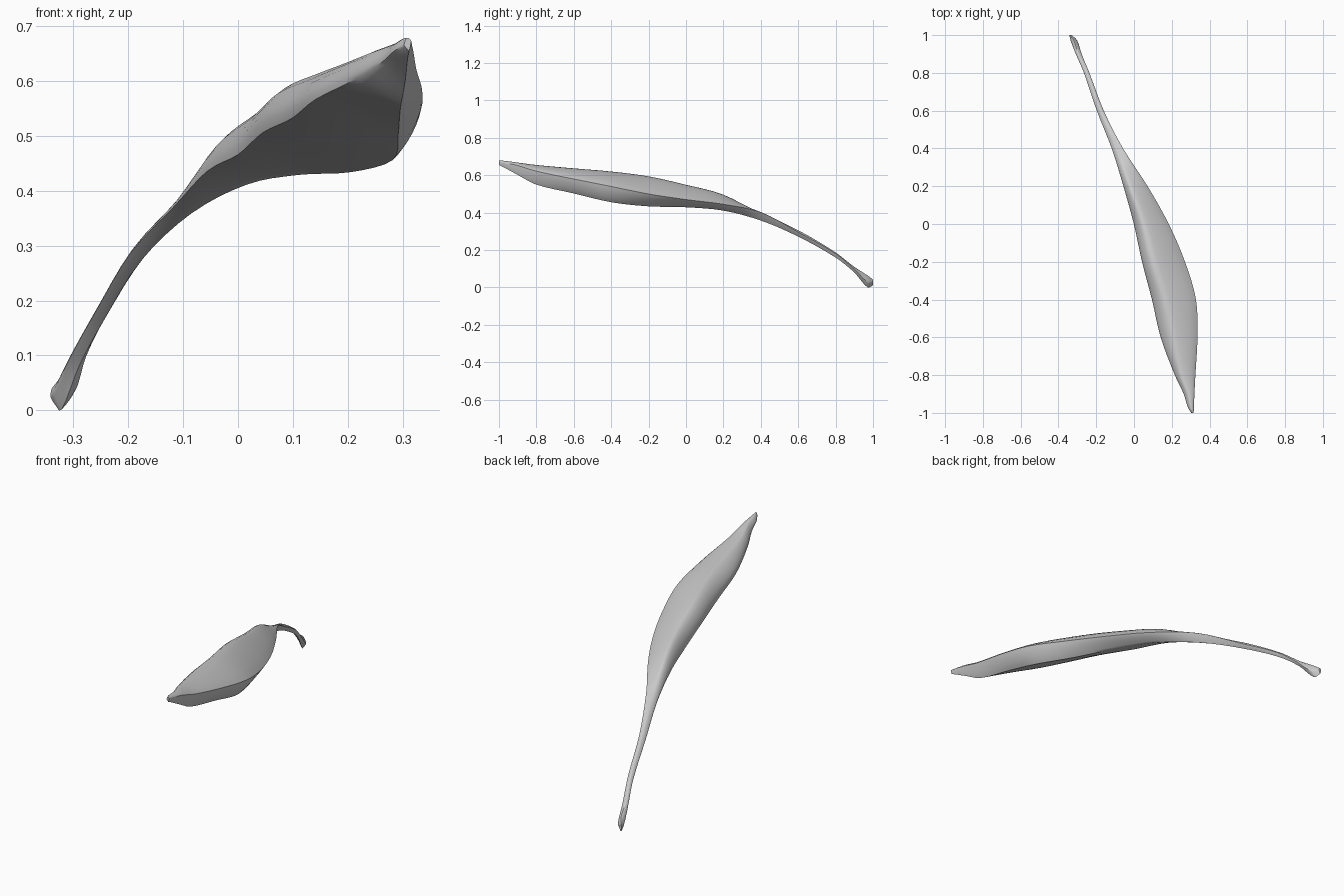
import bpy, bmesh
from mathutils import Vector

if "Cube" in bpy.data.objects:
    bpy.data.objects.remove(bpy.data.objects["Cube"])

# Stations along y: left, top, right, bottom corners as (x, z) pairs
STATIONS = [
    (-1.00, .303, .665, .308, .679, .316, .673, .312, .655),
    (-0.97, .285, .655, .300, .677, .317, .667, .309, .640),
    (-0.90, .263, .635, .285, .668, .320, .652, .305, .602),
    (-0.80, .217, .605, .250, .655, .325, .622, .296, .550),
    (-0.60, .142, .567, .210, .637, .336, .580, .292, .503),
    (-0.40, .098, .532, .165, .620, .328, .540, .282, .456),
    (-0.20, .045, .506, .105, .594, .270, .500, .205, .434),
    (0.00, .000, .466, .050, .549, .184, .470, .110, .429),
    (0.20, -.056, .436, -.020, .496, .072, .445, .015, .411),
    (0.40, -.118, .370, -.098, .394, -.058, .402, -.086, .358),
    (0.60, -.197, .285, -.178, .306, -.160, .296, -.177, .272),
    (0.80, -.265, .170, -.252, .187, -.236, .181, -.247, .160),
    (0.90, -.308, .092, -.295, .110, -.277, .098, -.290, .080),
    (0.97, -.335, .035, -.318, .065, -.300, .030, -.322, .001),
    (1.00, -.342, .025, -.338, .042, -.328, .032, -.335, .012),
]
BULGE = (.9, .85, .3, .25)   # roundness of upper left, upper right, lower right, underside
SIDE_STEPS, LONG_STEPS = 6, 4


def spline(p0, p1, p2, p3, t):
    return .5 * (2 * p1 + (p2 - p0) * t + (2 * p0 - 5 * p1 + 4 * p2 - p3) * t * t
                 + (3 * p1 - p0 - 3 * p2 + p3) * t ** 3)


def section(row):
    y = row[0]
    c = [Vector((row[i], y, row[i + 1])) for i in (1, 3, 5, 7)]
    ring = []
    for s in range(4):
        for k in range(SIDE_STEPS):
            t = k / SIDE_STEPS
            curve = spline(c[s - 1], c[s], c[(s + 1) % 4], c[(s + 2) % 4], t)
            ring.append(c[s].lerp(c[(s + 1) % 4], t).lerp(curve, BULGE[s]))
    return ring


# Sections interpolated smoothly along the length
keys = [section(r) for r in STATIONS]
rings = []
last = len(keys) - 1
for i in range(last):
    y0, y1 = STATIONS[i][0], STATIONS[i + 1][0]
    ia, id = max(i - 1, 0), min(i + 2, last)
    a, b, c, d = keys[ia], keys[i], keys[i + 1], keys[id]
    # Hermite tangents allow for uneven station spacing
    sa = (y1 - y0) / (STATIONS[i + 1][0] - STATIONS[ia][0])
    sd = (y1 - y0) / (STATIONS[id][0] - y0)
    for k in range(LONG_STEPS):
        t = k / LONG_STEPS
        rings.append([spline(r - 2 * sa * (r - p), q, r, q + 2 * sd * (s - q), t)
                      for p, q, r, s in zip(a, b, c, d)])
rings.append(keys[-1])

# Skin the sections and cap both ends
bm = bmesh.new()
loops = [[bm.verts.new(p) for p in ring] for ring in rings]
n = len(loops[0])
for a, b in zip(loops, loops[1:]):
    for j in range(n):
        bm.faces.new((a[j], a[(j + 1) % n], b[(j + 1) % n], b[j]))
bm.faces.new(loops[0])
bm.faces.new(loops[-1])
bmesh.ops.recalc_face_normals(bm, faces=bm.faces)
mesh = bpy.data.meshes.new("muscle_with_tendon")
bm.to_mesh(mesh)
bm.free()
muscle = bpy.data.objects.new("muscle_with_tendon", mesh)
bpy.context.collection.objects.link(muscle)
bpy.context.view_layer.objects.active = muscle
muscle.select_set(True)
bpy.ops.object.shade_smooth_by_angle(angle=.75)
